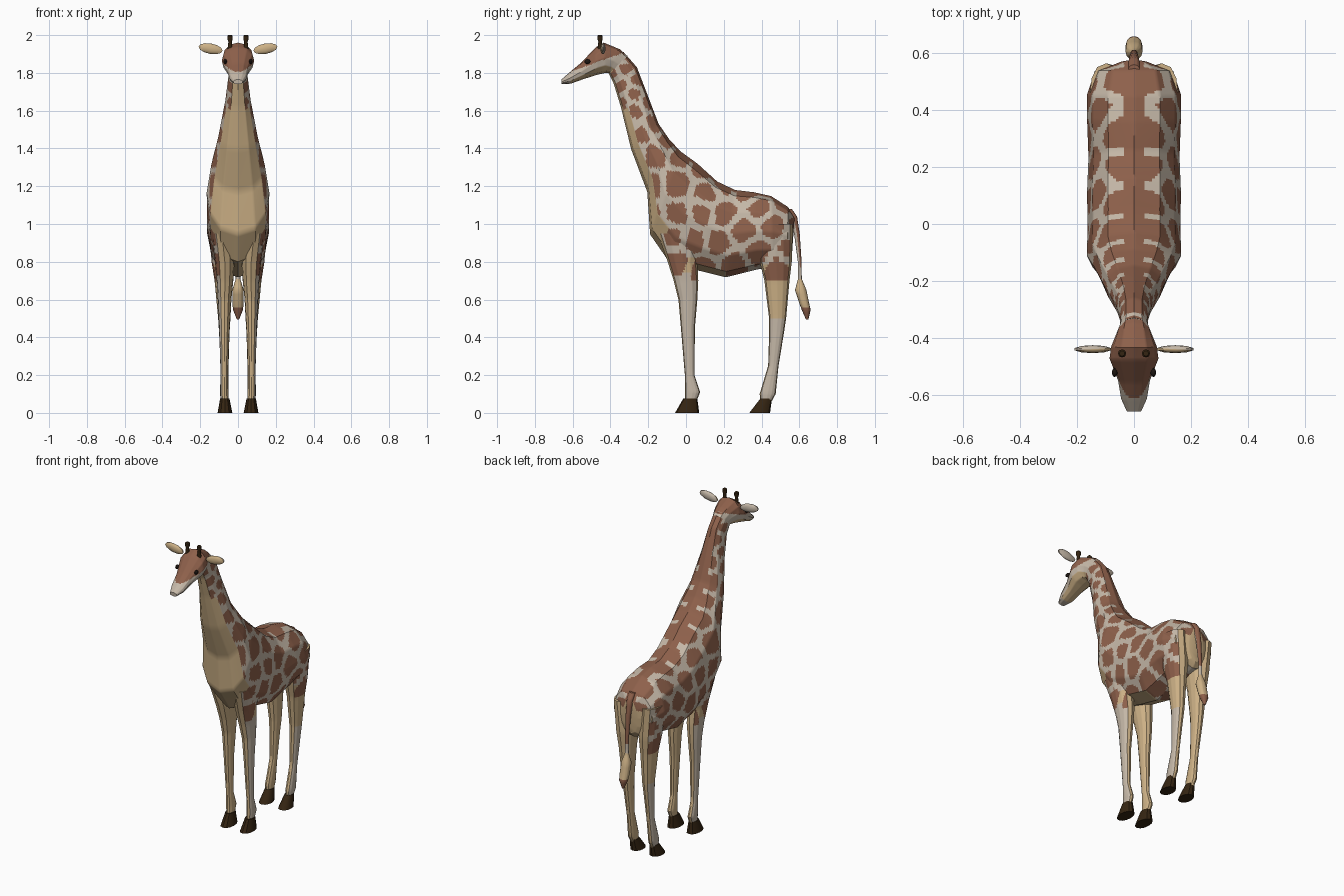
import bpy, bmesh, math, random
from mathutils import Vector

if "Cube" in bpy.data.objects:
    bpy.data.objects.remove(bpy.data.objects["Cube"])

random.seed(7)
N = 12


def material(name, r, g, b):
    m = bpy.data.materials.new(name)
    m.diffuse_color = (r, g, b, 1)
    m.use_nodes = True
    m.node_tree.nodes["Principled BSDF"].inputs["Base Color"].default_value = m.diffuse_color
    return m


MATS = [material("pale_coat", .56, .48, .39), material("brown_patch", .27, .118, .07),
        material("tan_underside", .61, .44, .24), material("dark_hoof", .035, .018, .006),
        material("eye_black", .012, .008, .006)]
PALE, BROWN, TAN, DARK, BLACK = range(5)


def ring(y0, z0, y1, z1, w, xc=0.0):
    """Rounded ring spanning two profile points in the side view, half width w."""
    c, u = Vector((xc, (y0 + y1) / 2, (z0 + z1) / 2)), Vector((0, (y0 - y1) / 2, (z0 - z1) / 2))
    out = []
    for i in range(N):
        a = 2 * math.pi * i / N
        s, k = math.sin(a), math.cos(a)
        out.append(c + u * k + Vector((w * math.copysign(abs(s) ** .85, s), 0, 0)))
    return out


def level(z, y0, y1, x0, x1):
    """Horizontal ring from its extents."""
    return ring(y1, z, y0, z, (x1 - x0) / 2, (x0 + x1) / 2)


def loft(rings, cuts=0):
    bm = bmesh.new()
    vs = [[bm.verts.new(p) for p in r] for r in rings]
    for a, b in zip(vs, vs[1:]):
        for i in range(N):
            j = (i + 1) % N
            bm.faces.new((a[i], a[j], b[j], b[i]))
    bm.faces.new(vs[0])
    bm.faces.new(vs[-1])
    if cuts:
        bmesh.ops.subdivide_edges(bm, edges=bm.edges[:], cuts=cuts, use_grid_fill=True)
    bmesh.ops.recalc_face_normals(bm, faces=bm.faces[:])
    bm.normal_update()
    return bm


def blob(center, size, seg=10):
    bm = bmesh.new()
    bmesh.ops.create_uvsphere(bm, u_segments=seg, v_segments=6, radius=1)
    for v in bm.verts:
        v.co = Vector(a * b + c for a, b, c in zip(v.co, size, center))
    bm.normal_update()
    return bm


def finish(bm, name, rule, mirror=False):
    for f in bm.faces:
        f.material_index = rule(f.calc_center_median(), f.normal)
    me = bpy.data.meshes.new(name)
    bm.to_mesh(me)
    bm.free()
    for m in MATS:
        me.materials.append(m)
    me.shade_smooth()
    me.set_sharp_from_angle(angle=math.radians(35))
    ob = bpy.data.objects.new(name, me)
    bpy.context.collection.objects.link(ob)
    if mirror:
        ob.modifiers.new("mirror", 'MIRROR').use_mirror_merge = False
    return ob


# torso and neck: back point, belly point, half width
torso = loft([ring(*s) for s in [
    (.575, 1.04, .56, .82, .05), (.54, 1.09, .535, .79, .138), (.45, 1.148, .46, .77, .165),
    (.36, 1.168, .38, .76, .165), (.26, 1.18, .21, .718, .16), (.165, 1.225, .06, .755, .165),
    (.06, 1.32, -.09, .80, .163), (-.03, 1.385, -.19, .945, .166), (-.09, 1.45, -.205, 1.17, .142),
    (-.145, 1.53, -.29, 1.395, .104), (-.21, 1.70, -.345, 1.62, .066),
    (-.26, 1.83, -.385, 1.75, .05), (-.33, 1.91, -.41, 1.80, .05)]], 9)

# legs
front = loft([level(*s) for s in [
    (.95, -.15, .10, .03, .14), (.80, -.097, .06, .018, .122), (.70, -.065, .065, .025, .113),
    (.60, -.04, .06, .035, .107), (.45, -.027, .047, .044, .10), (.20, -.006, .045, .053, .092),
    (.11, -.005, .075, .05, .095), (.06, -.005, .055, .05, .09)]], 6)
hind = loft([level(*s) for s in [
    (1.0, .36, .565, .04, .155), (.80, .39, .56, .02, .14), (.70, .415, .548, .03, .124),
    (.50, .44, .53, .04, .105), (.42, .44, .518, .045, .10), (.25, .435, .49, .05, .092),
    (.10, .39, .475, .05, .095), (.055, .395, .45, .05, .09)]], 6)


# scattered patch centres over the coat, smaller on the neck
def key(p):
    return Vector((abs(p.x) * .7, p.y, p.z))


spots = [key(f.calc_center_median()) for bm in (torso, front, hind) for f in bm.faces
         if f.calc_center_median().x > .03 and f.calc_center_median().z > .76 and f.normal.x > .1]
random.shuffle(spots)
seeds = []
for p in spots:
    r = .115 if p.z < 1.3 else max(.07, .115 - (p.z - 1.3) * .14)
    if all((p - q).length > r for q in seeds):
        seeds.append(p)


def patched(p):
    k = key(p)
    d = sorted((k - q).length for q in seeds)
    return d[0] < .095 and d[1] - d[0] > (.032 if p.z < 1.3 else .025)


def torso_rule(p, n):
    if abs(p.x) < .034 and n.y + n.z > .3 and p.z > 1.0:
        return BROWN
    if -.8 * n.y - .6 * n.z > .57 or (n.y > .65 and p.z < .98):
        return TAN
    return BROWN if patched(p) else PALE


def leg_rule(tan_low, tan_high):
    def rule(p, n):
        if n.x < .45:
            return TAN
        if p.z > .7 and patched(p):
            return BROWN
        return TAN if tan_low < p.z < tan_high else PALE
    return rule


finish(torso, "torso_and_neck", torso_rule)
finish(front, "front_legs", leg_rule(.74, .82), True)
finish(hind, "hind_legs", leg_rule(.5, .78), True)

# hooves
for name, top, base in [("front_hooves", (-.015, .06), (-.058, .07)),
                        ("hind_hooves", (.393, .455), (.335, .445))]:
    finish(loft([level(.075, *top, .045, .095), level(0, *base, .03, .108)]), name,
           lambda p, n: DARK, True)


# head with brown mask and pale muzzle
def head_rule(p, n):
    if p.y < -.612:
        return PALE
    if p.z > 1.81 + (p.y + .6) * .36:
        return BROWN
    return TAN if n.z < -.5 else PALE


finish(loft([ring(*s) for s in [
    (-.31, 1.89, -.39, 1.79, .047), (-.35, 1.925, -.41, 1.80, .06), (-.435, 1.96, -.425, 1.80, .08),
    (-.475, 1.937, -.47, 1.79, .086), (-.56, 1.85, -.54, 1.768, .056),
    (-.62, 1.80, -.61, 1.743, .045), (-.66, 1.765, -.658, 1.74, .025)]], 6), "head", head_rule)

# ears, eyes and horns
ears = blob((.145, -.44, 1.928), (.067, .014, .028))
for v in ears.verts:
    v.co.z += (v.co.x - .145) * .15
finish(ears, "ears", lambda p, n: TAN if n.y < 0 else PALE, True)
finish(blob((.068, -.522, 1.86), (.01, .016, .013)), "eyes", lambda p, n: BLACK, True)
finish(loft([level(z, -.455 - r, -.455 + r, .042 - r, .042 + r) for z, r in
             [(1.92, .014), (1.965, .009), (1.978, .014), (1.995, .014), (2.0, .009)]]),
       "horns", lambda p, n: DARK, True)


# tail with tuft
def tail_rule(p, n):
    if p.z < .56 or (p.z > .76 and n.y > -.2):
        return BROWN
    return TAN if p.z < .72 else PALE


finish(loft([level(z, y0, y1, -w, w) for z, y0, y1, w in [
    (1.08, .525, .56, .02), (1.04, .548, .588, .02), (.95, .572, .602, .016),
    (.80, .592, .612, .012), (.71, .593, .613, .012), (.65, .577, .638, .03),
    (.58, .60, .652, .03), (.545, .613, .66, .026), (.495, .635, .648, .006)]], 2),
    "tail", tail_rule)
